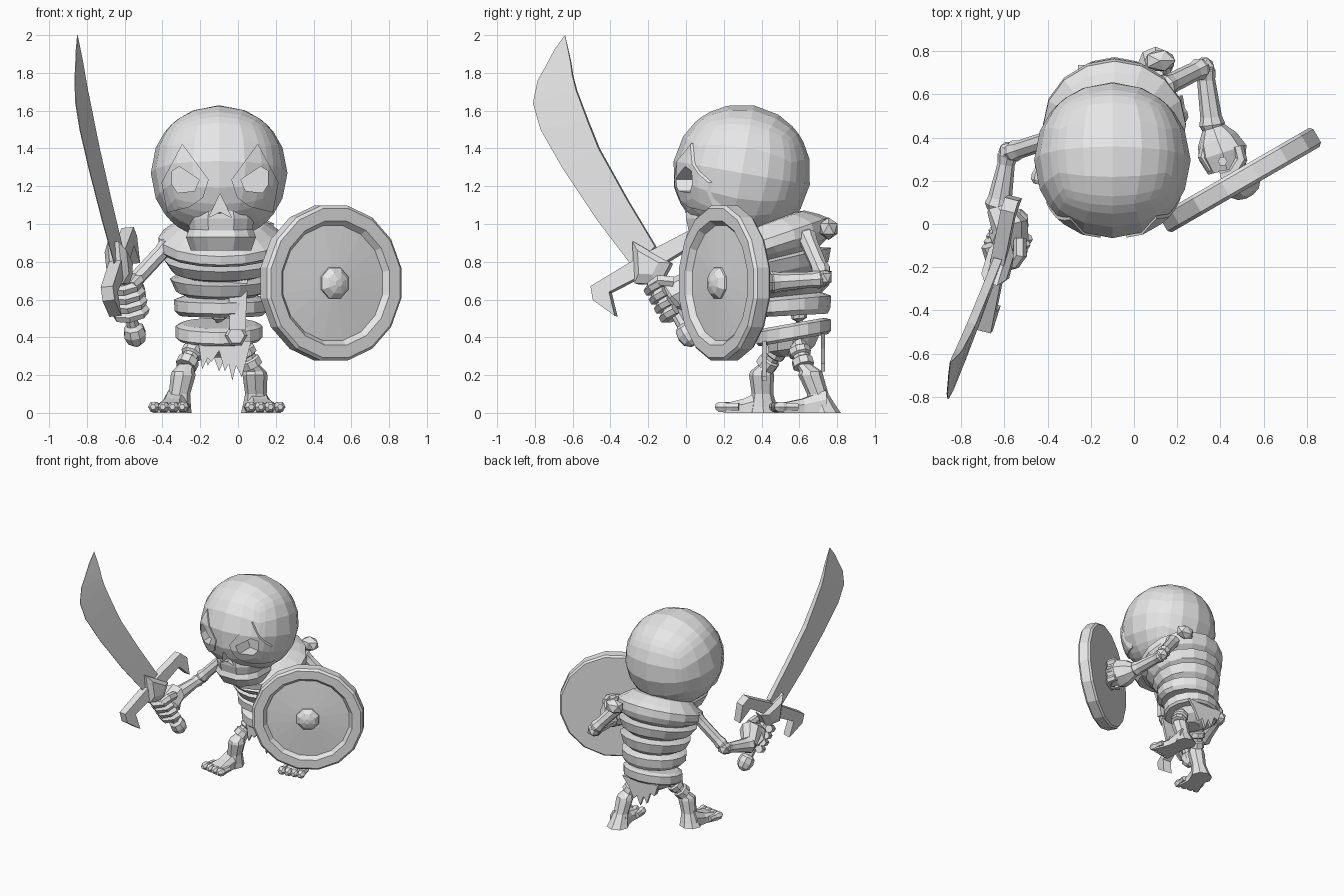
import bpy, bmesh
from math import sin, cos, pi, radians
from mathutils import Vector as V, Matrix

if "Cube" in bpy.data.objects:
    bpy.data.objects.remove(bpy.data.objects["Cube"])

grey = bpy.data.materials.new("plain_light_grey")
grey.diffuse_color = (0.8, 0.8, 0.8, 1)
grey.use_nodes = True
grey.node_tree.nodes["Principled BSDF"].inputs["Base Color"].default_value = grey.diffuse_color
CX = -0.1  # body centre line


def make(name, bm):
    bmesh.ops.recalc_face_normals(bm, faces=bm.faces)
    me = bpy.data.meshes.new(name)
    bm.to_mesh(me)
    bm.free()
    ob = bpy.data.objects.new(name, me)
    bpy.context.collection.objects.link(ob)
    me.materials.append(grey)
    return ob


def loft(name, rings):
    bm = bmesh.new()
    rows = [[bm.verts.new(p) for p in r] for r in rings]
    n = len(rows[0])
    for a, b in zip(rows, rows[1:]):
        for i in range(n):
            j = (i + 1) % n
            bm.faces.new((a[i], a[j], b[j], b[i]))
    bm.faces.new(rows[0])
    bm.faces.new(rows[-1])
    return make(name, bm)


def tube(name, stations, n=8):
    """Limb through (x, y, z, radius) stations."""
    pts = [V(s[:3]) for s in stations]
    rings = []
    for i, s in enumerate(stations):
        t = pts[min(i + 1, len(pts) - 1)] - pts[max(i - 1, 0)]
        q = t.to_track_quat('Z', 'Y')
        rings.append([pts[i] + q @ V((s[3] * cos(2 * pi * k / n), s[3] * sin(2 * pi * k / n), 0)) for k in range(n)])
    return loft(name, rings)


def ring(cy, z, rx, ry, tilt, n=16, cx=CX):
    t = radians(tilt)
    return [V((cx + rx * cos(2 * pi * k / n), cy + ry * sin(2 * pi * k / n) * cos(t),
               z + ry * sin(2 * pi * k / n) * sin(t))) for k in range(n)]


def ball(name, c, r, sub=1):
    bm = bmesh.new()
    bmesh.ops.create_icosphere(bm, subdivisions=sub, radius=1,
                               matrix=Matrix.Translation(c) @ Matrix.Diagonal((*r, 1)))
    return make(name, bm)


def prism(name, outline, y0, y1):
    return loft(name, [[V((x, y, z)) for x, z in outline] for y in (y0, y1)])


def boolean(ob, cutter, op):
    m = ob.modifiers.new(op.lower(), 'BOOLEAN')
    m.object, m.operation, m.solver = cutter, op, 'EXACT'
    cutter.hide_render = True
    cutter.hide_set(True)


def skull(name, grow):
    bm = bmesh.new()
    bmesh.ops.create_cube(bm, size=2)
    bmesh.ops.subdivide_edges(bm, edges=bm.edges[:], cuts=5, use_grid_fill=True)
    tilt = Matrix.Rotation(radians(-10), 3, 'X')
    for v in bm.verts:
        d = tilt @ V([c * (1.25 - 0.25 * c * c) for c in v.co]).normalized()
        v.co = V((-0.1, 0.295, 1.27)) + V((d.x * 0.362, d.y * 0.366, d.z * 0.364)) * grow
    return make(name, bm)


# Head with cut eye sockets and nose, raised brow and cheek plates
head = skull("head", 1.0)
mirror = lambda pts, s: [(-0.095 + s * x, z) for x, z in pts]
for s, side in ((-1, "right"), (1, "left")):
    eye = prism(side + "_eye_cutter", mirror([(.255, 1.28), (.215, 1.305), (.11, 1.235), (.135, 1.175),
                                              (.225, 1.165), (.255, 1.21)], s), -0.3, 0.1)
    brow = prism(side + "_brow", mirror([(.20, 1.425), (.06, 1.235), (.09, 1.14), (.16, 1.09), (.28, 1.06),
                                         (.31, 1.22)], s), -0.3, 0.2)
    limit = skull(side + "_brow_limit", 1.03)
    boolean(brow, limit, 'INTERSECT')
    boolean(brow, eye, 'DIFFERENCE')
    boolean(head, eye, 'DIFFERENCE')
nose = prism("nose_cutter", [(-.095, 1.16), (-.155, 1.035), (-.095, 1.065), (-.035, 1.035)], -0.3, 0.07)
boolean(head, nose, 'DIFFERENCE')


# Jaw: upper tooth row and lower jaw
def jaw_ring(z, front, w):
    half = [(w, 0.32), (w, front + .12), (w * .8, front + .05), (w * .4, front)]
    return [V((-0.09 + x, y, z)) for x, y in half] + [V((-0.09 - x, y, z)) for x, y in half[::-1]]


upper_jaw = loft("upper_jaw", [jaw_ring(1.07, .0, .16), jaw_ring(1.03, .0, .175), jaw_ring(.96, .015, .165)])
boolean(upper_jaw, nose, 'DIFFERENCE')
loft("lower_jaw", [jaw_ring(.97, .015, .17), jaw_ring(.93, .0, .185), jaw_ring(.86, .04, .16)])

# Ribcage: stacked flaring bands leaning forward, (y, z, rx, ry, tilt)
bands = [(.55, .515, .22, .20, 3), (.54, .54, .245, .225, 4), (.54, .60, .25, .23, 5), (.54, .62, .19, .18, 6),
         (.53, .645, .24, .23, 8), (.52, .71, .27, .255, 9), (.52, .725, .20, .19, 10), (.51, .75, .26, .25, 12),
         (.49, .81, .30, .285, 13), (.49, .825, .24, .22, 14), (.48, .85, .30, .285, 16), (.465, .88, .33, .315, 18),
         (.455, .93, .33, .315, 19), (.45, .96, .29, .27, 20), (.43, 1.0, .23, .21, 20), (.42, 1.01, .15, .14, 20)]
loft("ribcage", [ring(*b, cx=-.09) for b in bands])
tube("neck", [(CX, .45, .95, .1), (CX, .35, 1.1, .1)])
tube("spine", [(CX, .6, .36, .04), (CX, .6, .46, .05), (CX, .6, .5, .04), (CX, .59, .58, .05)])
ball("shoulder_spur", (.12, .755, .975), (.08, .055, .06))

# Belt, pelvis, buckle, hanging strap and ragged cloth
loft("belt", [ring(.57, .385, .215, .185, 10), ring(.57, .40, .23, .20, 10), ring(.57, .46, .23, .20, 10),
              ring(.57, .475, .2, .165, 10)])
loft("pelvis", [ring(.56, .30, .07, .07, 5, 10), ring(.56, .34, .14, .13, 8, 10), ring(.57, .40, .17, .15, 10, 10)])
tube("buckle", [(-.01, .36, .41, .06), (-.01, .34, .41, .045)], 6)
prism("hanging_strap", [(-.05, .72), (.05, .72), (.04, .44), (-.045, .44)], .33, .37)
prism("front_cloth", [(-.21, .38), (-.19, .23), (-.16, .29), (-.14, .27), (-.10, .33), (-.07, .22), (-.05, .26),
                      (-.03, .17), (-.01, .25), (.02, .19), (.07, .38)], .405, .425)
prism("back_cloth", [(-.26, .42), (-.23, .33), (-.19, .34), (-.16, .25), (-.13, .30), (-.1, .22), (-.07, .29),
                     (-.04, .26), (-.0, .34), (.06, .42)], .715, .735)

# Legs: knobbed knee, flared shin, foot and four toes
legs = {"right": [(-.20, .53, .40), (-.27, .43, .26), (-.29, .40, .20), (-.33, .41, 0), (-.365, .215, 0)],
        "left": [(.0, .58, .40), (.07, .62, .26), (.09, .66, .20), (.10, .735, 0), (.14, .50, 0)]}
for side, pts in legs.items():
    hip, knee, shin, heel, toe = map(V, pts)
    tube(side + "_thigh", [(*hip.lerp(knee, f), r) for f, r in
                           ((0, .045), (.4, .045), (.45, .06), (.65, .06), (.7, .045), (.8, .045), (.85, .058), (1.1, .058))])
    loft(side + "_shin", [[c + V((r * cos(k * pi / 4), r * sin(k * pi / 4), 0)) for k in range(8)] for c, r in
                          ((knee, .04), (shin + V((0, 0, .02)), .06), (shin, .066), (shin.lerp(heel, .5), .057),
                           (shin.lerp(heel, .85), .075), (heel, .085))])
    fwd = (toe - heel).normalized()
    across = V((-fwd.y, fwd.x, 0))
    up = V((0, 0, 1))
    loft(side + "_foot", [[c - across * w, c - across * w + up * h * .6, c - across * w * .6 + up * h,
                           c + across * w * .6 + up * h, c + across * w + up * h * .6, c + across * w] for c, w, h in
                          ((heel, .065, .12), (heel.lerp(toe, .5), .065, .075), (toe, .09, .05))])
    for i in range(4):
        c = toe + across * (i - 1.5) * .052 + up * .032
        tube(f"{side}_toe_{i + 1}", [(*(c + fwd * f), r) for f, r in
                                     ((-.08, .022), (-.02, .022), (0, .031), (.025, .031), (.045, .015))], 6)


# Arms: bones with flared joints
def bone(name, a, b, r0, r1):
    a, b = V(a), V(b)
    tube(name, [(*a.lerp(b, f), r) for f, r in ((0, r0 * .8), (.08, r0 * 1.2), (.22, r0), (.78, r1), (.9, r1 * 1.2), (1, r1 * .9))])


bone("right_upper_arm", (-.36, .40, .90), (-.575, .33, .67), .042, .042)
bone("right_forearm", (-.58, .34, .66), (-.63, .06, .60), .04, .055)
ball("right_elbow", (-.58, .335, .66), (.052, .052, .052))
bone("left_upper_arm", (.13, .63, .95), (.32, .725, .73), .047, .044)
bone("left_forearm", (.325, .73, .71), (.365, .43, .69), .042, .05)
ball("left_elbow", (.325, .725, .715), (.052, .052, .052))

# Sword: flat layout with p across the grip, d along it, n through the thickness
N = V((1, -.249, .09)).normalized()


def blade_point(y, z, n=0):
    return V((-.86 + .249 * (y + .81) - .09 * (z - 1.64), y, z)) + N * n


def sword(p, d, n=0):
    return blade_point(-.2 + .87 * p - .49 * d, .79 + .49 * p + .87 * d, n)


sections = [(-.16, .88, -.28, .77), (-.31, 1.13, -.47, 1.02), (-.46, 1.40, -.65, 1.29), (-.52, 1.55, -.77, 1.50),
            (-.58, 1.71, -.81, 1.64), (-.60, 1.79, -.785, 1.76), (-.61, 1.86, -.74, 1.84), (-.625, 1.93, -.695, 1.925),
            (-.64, 2.0, -.642, 1.998)]
thickness = (.02, .02, .02, .018, .015, .013, .01, .006, .001)
loft("sword_blade", [[blade_point(by, bz, t), blade_point(by, bz, -t), blade_point(ey, ez, -.002), blade_point(ey, ez, .002)]
                     for (by, bz, ey, ez), t in zip(sections, thickness)])
guard = [(0, .05), (.32, .04), (.345, -.03), (.285, -.16), (.25, -.035), (0, -.045)]
guard += [(-p, d) for p, d in guard[-2:0:-1]]
loft("sword_guard", [[sword(p, d, n) for p, d in guard] for n in (-.033, .033)])
loft("guard_diamond", [[sword(p * k, d * k, n) for p, d in ((-.01, .14), (.11, -.06), (0, -.13), (-.11, -.06))]
                       for n, k in ((-.06, .55), (-.03, 1), (.03, 1), (.06, .55))])
tube("sword_grip", [(*sword(0, d), .034) for d in (-.03, -.2, -.40)])
tube("sword_pommel", [(*sword(0, d), r) for d, r in ((-.37, .03), (-.39, .055), (-.43, .062), (-.47, .05), (-.495, .02))])

# Sword hand: palm behind the grip, four fingers wrapped round it
tube("right_palm", [(-.63, .08, .60, .055), (*sword(.1, -.2), .085), (*sword(.04, -.22), .095), (*sword(.0, -.22), .07)])
for i in range(4):
    d = -.13 - .055 * i
    tube(f"right_finger_{i + 1}", [(*sword(.02 - .085 * sin(a), d, -.078 * cos(a)), .03) for a in
                                   (0, pi * .3, pi * .55, pi * .8, pi)], 6)
tube("right_thumb", [(*sword(.08, -.16, .06), .03), (*sword(.02, -.12, .08), .032), (*sword(-.04, -.12, .06), .024)], 6)

# Shield: stepped round lathe with a boss, turned outward
centre, face = V((.492, .203, .687)), V((.5, -.866, 0))
side_axis = V((.866, .5, 0))


def disc(r, depth, n=16):
    return [centre + face * depth + side_axis * r * cos(2 * pi * (k + .5) / n) + V((0, 0, r * sin(2 * pi * (k + .5) / n)))
            for k in range(n)]


loft("shield", [disc(r, d) for r, d in ((.33, -.05), (.405, -.05), (.418, -.035), (.418, .035), (.402, .05), (.335, .05),
                                        (.31, .02), (.1, .035), (.02, .037))])
loft("shield_boss", [disc(r, d, 8) for r, d in ((.09, .02), (.088, .045), (.06, .075), (.02, .088))])
hold = V((.41, .31, .69))
tube("shield_handle", [(*(hold + V((.0, -.02, z))), .022) for z in (-.12, .12)], 6)

# Shield hand
tube("left_palm", [(.365, .45, .69, .05), (.385, .39, .69, .095), (.41, .33, .69, .115), (.43, .25, .69, .09)])
for i in range(4):
    z = .765 - .05 * i
    tube(f"left_finger_{i + 1}", [(.48, .36, z, .026), (.495, .30, z, .03), (.455, .235, z, .03), (.40, .22, z, .026)], 6)
tube("left_thumb", [(.34, .38, .72, .028), (.325, .31, .73, .03), (.36, .25, .73, .022)], 6)
